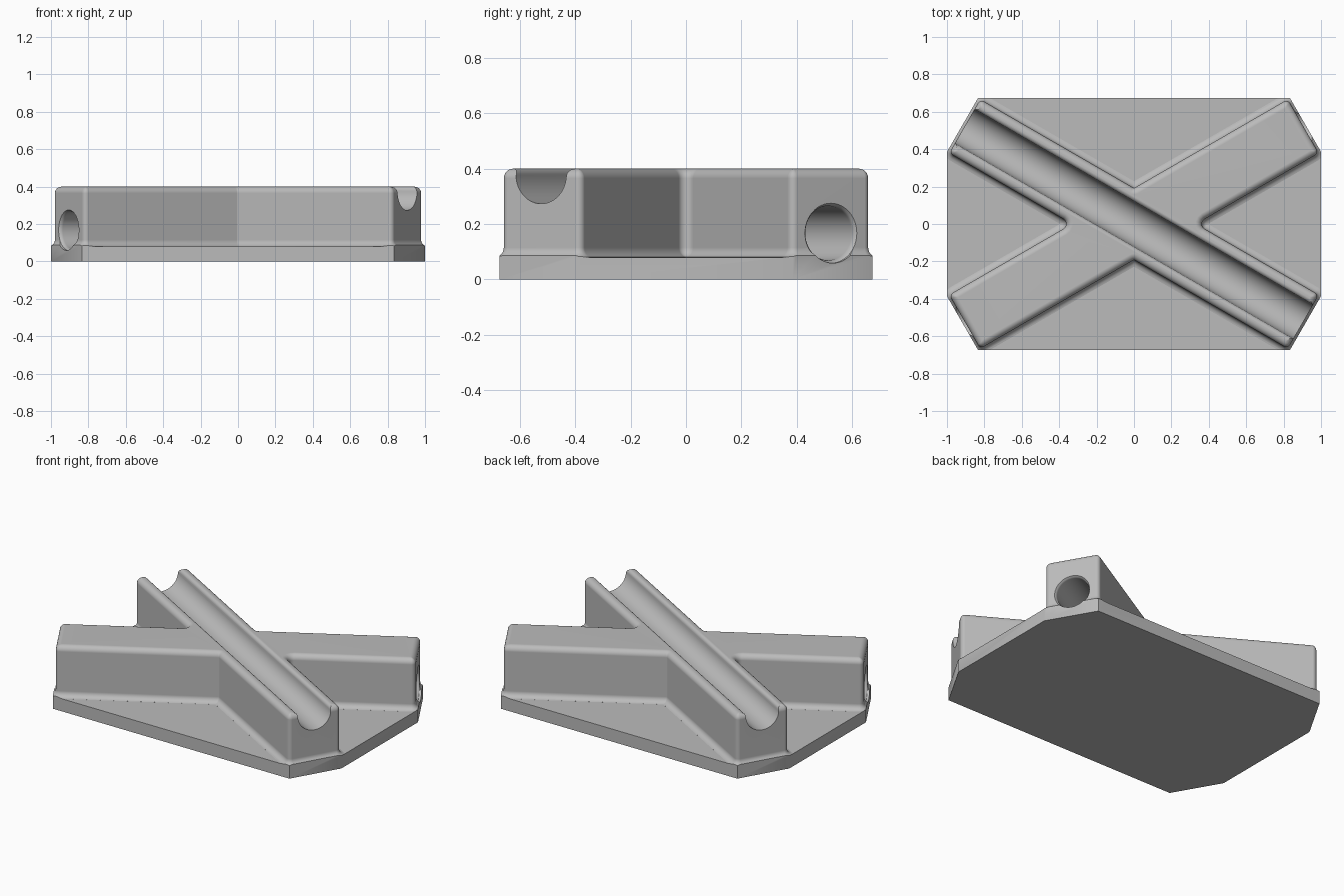
import bpy, bmesh
from math import radians, degrees, sin, cos, tan, pi, atan2
from mathutils import Vector, Matrix

cube = bpy.data.objects.get("Cube")
if cube:
    bpy.data.objects.remove(cube, do_unlink=True)

ANGLE = radians(30)      # slope of the two crossing beams
HALF_W = 0.166           # half width of a beam
HEIGHT = 0.40
PLATE_TOP = 0.08
REACH = 1.059            # centre to plate end
FILLET = 0.035

grey = bpy.data.materials.new("plain grey")
grey.use_nodes = True
colour = (0.5, 0.5, 0.5, 1)
grey.diffuse_color = colour
grey.node_tree.nodes["Principled BSDF"].inputs["Base Color"].default_value = colour


def loft(name, rings):
    """Closed solid through rings with equal point counts."""
    bm = bmesh.new()
    rows = [[bm.verts.new(p) for p in ring] for ring in rings]
    n = len(rows[0])
    for a, b in zip(rows, rows[1:]):
        for i in range(n):
            j = (i + 1) % n
            bm.faces.new((a[i], a[j], b[j], b[i]))
    bm.faces.new(rows[0][::-1])
    bm.faces.new(rows[-1])
    bmesh.ops.recalc_face_normals(bm, faces=bm.faces)
    mesh = bpy.data.meshes.new(name)
    bm.to_mesh(mesh)
    bm.free()
    obj = bpy.data.objects.new(name, mesh)
    bpy.context.collection.objects.link(obj)
    mesh.materials.append(grey)
    return obj


def combine(target, tool, operation):
    mod = target.modifiers.new(operation.lower(), "BOOLEAN")
    mod.object, mod.operation, mod.solver = tool, operation, "EXACT"
    bpy.context.view_layer.objects.active = target
    bpy.ops.object.modifier_apply(modifier=mod.name)
    bpy.data.objects.remove(tool, do_unlink=True)


def beam_ends(reach):
    """Pairs of end corners for the four arms, anticlockwise."""
    for a in (ANGLE, pi - ANGLE, pi + ANGLE, -ANGLE):
        along = Vector((cos(a), sin(a)))
        across = Vector((-sin(a), cos(a)))
        yield along * reach - across * HALF_W, along * reach + across * HALF_W


def cross_ring(z, grow):
    """Cross outline moved outwards by grow, with rounded corners."""
    tip_x, tip_y = HALF_W / sin(ANGLE), HALF_W / cos(ANGLE)
    inner = [(0, tip_y), (-tip_x, 0), (0, -tip_y), (tip_x, 0)]
    pts, radii = [], []
    for i, (ends, v) in enumerate(zip(beam_ends(REACH - 0.014), inner)):
        pts += [*ends, Vector(v)]
        hollow = 0.03 if i % 2 else 0.012
        radii += [max(0.025 + grow, 0.004)] * 2 + [max(hollow - grow, 0.004)]
    n = len(pts)
    normals = []
    for i in range(n):
        e = (pts[(i + 1) % n] - pts[i]).normalized()
        normals.append(Vector((e.y, -e.x)))
    moved = []
    for i in range(n):
        a, b = normals[i - 1], normals[i]
        moved.append(pts[i] + (a + b) * grow / (1 + a.dot(b)))
    ring = []
    for i, p in enumerate(moved):
        u = (moved[i - 1] - p).normalized()
        w = (moved[(i + 1) % n] - p).normalized()
        half = u.angle(w) / 2
        r = radii[i]
        centre = p + (u + w).normalized() * r / sin(half)
        start = p + u * r / tan(half) - centre
        end = p + w * r / tan(half) - centre
        a0 = atan2(start.y, start.x)
        sweep = (atan2(end.y, end.x) - a0 + pi) % (2 * pi) - pi
        for k in range(6):
            t = a0 + sweep * k / 5
            ring.append((centre.x + r * cos(t), centre.y + r * sin(t), z))
    return ring


# Crossing beams with a flared foot and a rounded top edge
steps = [radians(d) for d in (85, 68, 51, 34, 17, 0)]
rings = [cross_ring(PLATE_TOP / 2, FILLET * (1 - cos(steps[0])))]
for t in steps:
    rings.append(cross_ring(PLATE_TOP + FILLET * (1 - sin(t)), FILLET * (1 - cos(t))))
for k in range(7):
    t = k / 6 * pi / 2
    rings.append(cross_ring(HEIGHT - FILLET * (1 - sin(t)), -FILLET * (1 - cos(t))))
body = loft("crossed_beam_block", rings)

# Base plate, trimmed together with the beam feet to an octagon
slab_corners = [(-1.3, -1), (1.3, -1), (1.3, 1), (-1.3, 1)]
slab = loft("base_plate", [[(x, y, z) for x, y in slab_corners] for z in (0, PLATE_TOP)])
combine(body, slab, "UNION")
octagon = [p for pair in beam_ends(REACH) for p in pair]
trim = loft("plate_trim", [[(p.x, p.y, z) for p in octagon] for z in (-0.2, 0.6)])
combine(body, trim, "INTERSECT")

# Round channel with rolled lips along the top of one beam
R, LIP = 0.105, 0.022
side = [(R * sin(t), HEIGHT - LIP - R * cos(t)) for t in (k * pi / 24 for k in range(1, 13))]
side += [(R + LIP * (1 - cos(t)), HEIGHT - LIP * (1 - sin(t)))
         for t in (k * pi / 10 for k in range(1, 6))]
side.append((R + LIP, HEIGHT + 0.1))
profile = [(-x, z) for x, z in reversed(side)] + [(0, HEIGHT - LIP - R)] + side
channel = loft("channel_cutter", [[(x, y, z) for y, z in profile] for x in (-1.3, 1.3)])
channel.data.transform(Matrix.Rotation(-ANGLE, 4, "Z"))
combine(body, channel, "DIFFERENCE")

# Round bore through the other beam, eased at both mouths
stations = [(1.3, 0.108), (1.045, 0.108), (1.037, 0.102), (1.025, 0.098)]
stations = [(-x, r) for x, r in stations] + stations[::-1]
bore = loft("bore_cutter", [[(x, r * cos(k * pi / 24), 0.167 + r * sin(k * pi / 24))
                             for k in range(48)] for x, r in stations])
bore.data.transform(Matrix.Rotation(ANGLE, 4, "Z"))
combine(body, bore, "DIFFERENCE")

# Smooth fillets, flat main faces
bpy.ops.object.select_all(action="DESELECT")
body.select_set(True)
bpy.context.view_layer.objects.active = body
bpy.ops.object.shade_smooth_by_angle(angle=radians(35))
weighted = body.modifiers.new("even shading", "WEIGHTED_NORMAL")
weighted.keep_sharp = True
